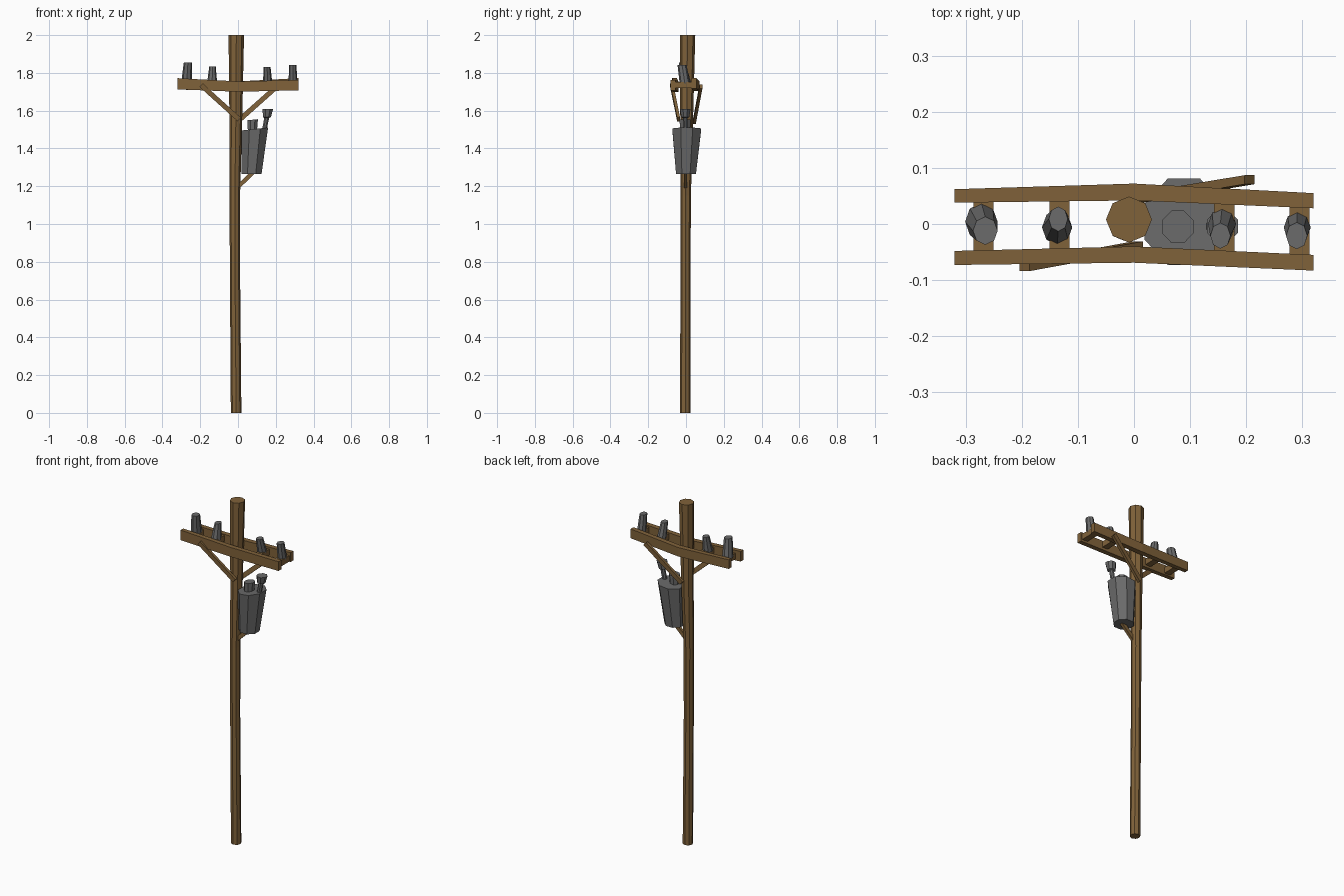
import bpy, bmesh, math
from mathutils import Vector

if "Cube" in bpy.data.objects:
    bpy.data.objects.remove(bpy.data.objects["Cube"])


def material(name, rgb):
    m = bpy.data.materials.new(name)
    m.diffuse_color = (*rgb, 1)
    m.use_nodes = True
    m.node_tree.nodes["Principled BSDF"].inputs["Base Color"].default_value = m.diffuse_color
    return m


WOOD = material("brown wood", (0.216, 0.122, 0.042))
GREY = material("grey metal", (0.145, 0.145, 0.145))


def loft(name, rings, mat):
    """Skin a list of equal-length point rings and cap both ends."""
    bm = bmesh.new()
    vs = [[bm.verts.new(p) for p in ring] for ring in rings]
    n = len(vs[0])
    for a, b in zip(vs, vs[1:]):
        for i in range(n):
            j = (i + 1) % n
            bm.faces.new((a[i], a[j], b[j], b[i]))
    bm.faces.new(vs[0][::-1])
    bm.faces.new(vs[-1])
    bmesh.ops.recalc_face_normals(bm, faces=bm.faces)
    me = bpy.data.meshes.new(name)
    bm.to_mesh(me)
    bm.free()
    me.materials.append(mat)
    ob = bpy.data.objects.new(name, me)
    bpy.context.collection.objects.link(ob)
    return ob


def octagon(c, rx, ry, turn=0.0, tilt=0.0):
    """Eight points round c; tilt is the rise of z per unit of x."""
    pts = []
    for i in range(8):
        a = math.tau * (i + turn) / 8
        dx = rx * math.cos(a)
        pts.append((c[0] + dx, c[1] + ry * math.sin(a), c[2] + tilt * dx))
    return pts


def strut(name, a, b, width, depth):
    """Square-cut bar from a to b, wide in the xz plane and thin in y."""
    a, b = Vector(a), Vector(b)
    d = (b - a).normalized()
    side = d.cross(Vector((0, 1, 0))).normalized() * width / 2
    y = Vector((0, depth / 2, 0))
    loft(name, [[p + side + y, p - side + y, p - side - y, p + side - y]
                for p in (a, b)], WOOD)


# Pole, slightly bent and wider at the top
loft("pole", [octagon(c, r, r) for c, r in (
    ((-0.010, -0.003, 0), 0.028),
    ((-0.016, -0.003, 0.75), 0.027),
    ((-0.017, -0.002, 1.15), 0.028),
    ((-0.012, 0.003, 1.5), 0.033),
    ((-0.009, 0.008, 2.0), 0.041))], WOOD)

# Crossarms: (x, inner y, outer y, low z, high z) at the ends and the middle
arms = {
    "front_crossarm": ((-0.32, -0.048, -0.073, 1.713, 1.772),
                       (0, -0.040, -0.069, 1.700, 1.755),
                       (0.32, -0.055, -0.083, 1.708, 1.762)),
    "back_crossarm": ((-0.32, 0.038, 0.062, 1.712, 1.765),
                      (0, 0.042, 0.072, 1.703, 1.755),
                      (0.32, 0.028, 0.055, 1.718, 1.772)),
}
for name, secs in arms.items():
    loft(name, [[(x, y0, z0), (x, y1, z0), (x, y1, z1), (x, y0, z1)]
                for x, y0, y1, z0, z1 in secs], WOOD)

# Insulators on spacer blocks: base xy, base radius, top xyz, top radii
insulators = (
    ((-0.272, 0.004), 0.029, (-0.265, -0.012, 1.855), 0.022, 0.025),
    ((-0.137, -0.006), 0.027, (-0.135, 0.009, 1.835), 0.017, 0.022),
    ((0.157, 0.000), 0.025, (0.154, -0.021, 1.832), 0.018, 0.023),
    ((0.291, -0.006), 0.024, (0.290, -0.021, 1.842), 0.019, 0.024))
for i, ((x, y), r, top, rx, ry) in enumerate(insulators, 1):
    loft(f"insulator_{i}", [octagon((x, y, 1.745), r, r * 1.15),
                            octagon(top, rx, ry)], GREY)
    bx = x + 0.004
    strut(f"spacer_block_{i}", (bx - 0.018, -0.008, 1.736),
          (bx + 0.018, -0.008, 1.736), 0.034, 0.106)

# Diagonal braces under the crossarms, and the small bracket for the tank
strut("front_brace", (-0.195, -0.076, 1.735), (0.007, -0.039, 1.553), 0.026, 0.016)
strut("back_brace", (0.206, 0.079, 1.728), (-0.005, 0.044, 1.540), 0.026, 0.016)
strut("tank_bracket", (-0.005, -0.003, 1.192), (0.085, -0.003, 1.278), 0.022, 0.016)

# Transformer tank
loft("transformer_tank", [
    octagon((0.072, 0, 1.265), 0.057, 0.057, 0.5),
    octagon((0.089, 0.004, 1.503), 0.076, 0.083, 0.5, 0.11)], GREY)
# Upright cap on the tank
loft("tank_cap", [octagon((0.076, -0.005, 1.49), 0.026, 0.029, 0.5),
                  octagon((0.078, -0.005, 1.552), 0.030, 0.031, 0.5, 0.1)], GREY)
# Leaning bushing: thin stem, flared head
loft("tank_bushing", [octagon(c, r, r, 0.5, -0.3 if k else 0) for k, c, r in (
    (0, (0.138, -0.004, 1.49), 0.013),
    (0, (0.152, -0.004, 1.562), 0.014),
    (0, (0.153, -0.004, 1.566), 0.023),
    (0, (0.158, -0.004, 1.608), 0.030))], GREY)
